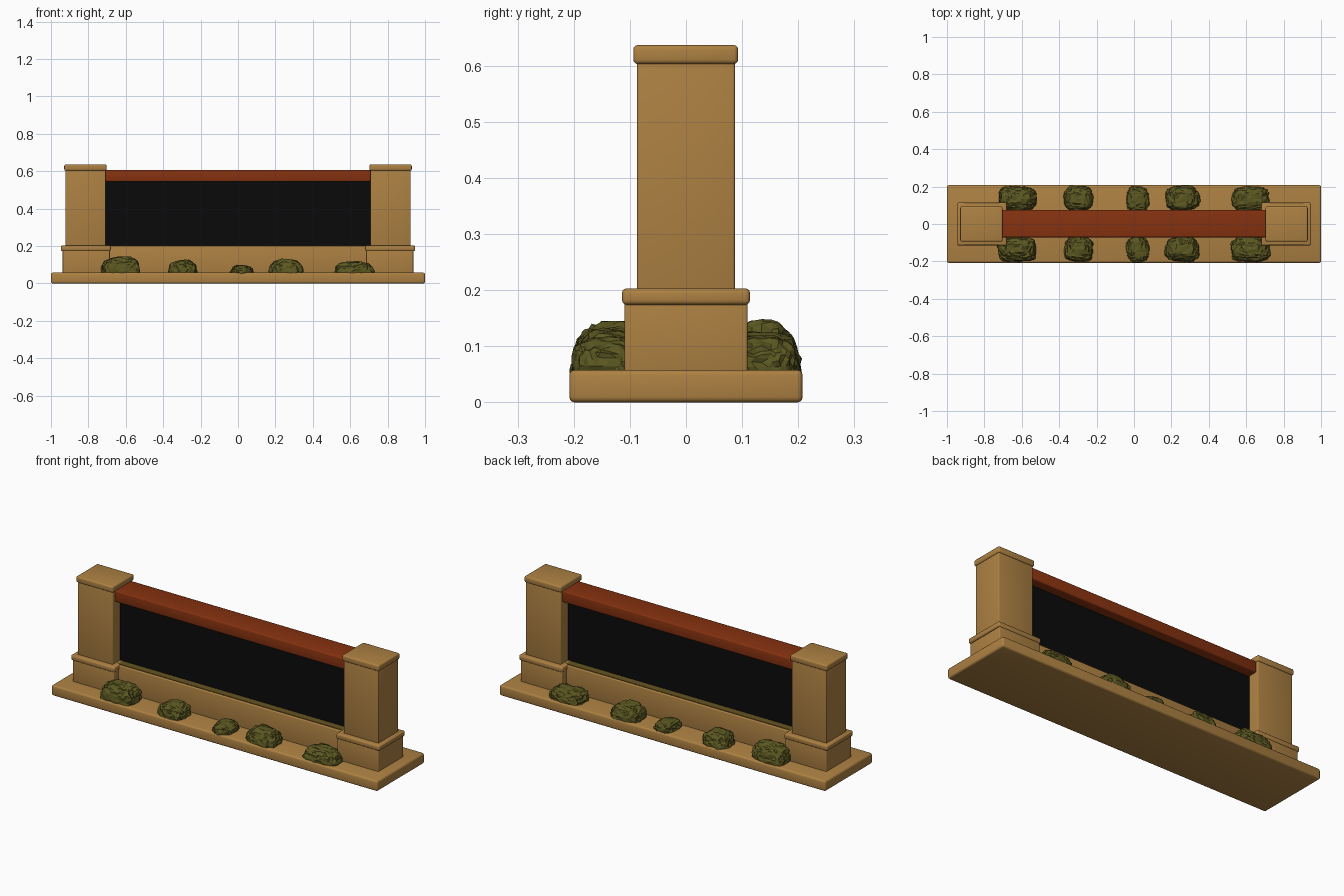
import bpy, bmesh, math, random
from mathutils import Vector

random.seed(4)
if "Cube" in bpy.data.objects:
    bpy.data.objects.remove(bpy.data.objects["Cube"], do_unlink=True)


def material(name, rgb):
    m = bpy.data.materials.new(name)
    m.use_nodes = True
    m.diffuse_color = (*rgb, 1)
    bsdf = next(n for n in m.node_tree.nodes if n.type == 'BSDF_PRINCIPLED')
    bsdf.inputs["Base Color"].default_value = (*rgb, 1)
    return m


SAND = material("sandstone", (0.42, 0.22, 0.055))
RUST = material("rust_red", (0.24, 0.032, 0.005))
BLACK = material("panel_black", (0.003, 0.003, 0.003))
GREEN = material("shrub_green", (0.105, 0.096, 0.015))
MOSS = material("mossy_stone", (0.13, 0.09, 0.015))


def finish(name, bm, mat, smooth):
    mesh = bpy.data.meshes.new(name)
    bm.to_mesh(mesh)
    bm.free()
    mesh.materials.append(mat)
    ob = bpy.data.objects.new(name, mesh)
    bpy.context.collection.objects.link(ob)
    if smooth:
        bpy.ops.object.select_all(action='DESELECT')
        ob.select_set(True)
        bpy.context.view_layer.objects.active = ob
        bpy.ops.object.shade_smooth_by_angle(angle=math.radians(40))
    return ob


def box(name, x, y, z, mat, bevel=0.0):
    """Box spanning the given (low, high) ranges, with rounded edges."""
    bm = bmesh.new()
    bmesh.ops.create_cube(bm, size=1)
    for v in bm.verts:
        v.co = Vector([(r[0] + r[1]) / 2 + c * (r[1] - r[0])
                       for r, c in zip((x, y, z), v.co)])
    if bevel:
        bmesh.ops.bevel(bm, geom=bm.edges[:], offset=bevel, segments=3,
                        profile=0.5, affect='EDGES')
    return finish(name, bm, mat, True)


def shrub(name, x0, x1, top, side):
    """Ragged boxy dome beside the wall."""
    bm = bmesh.new()
    bmesh.ops.create_icosphere(bm, subdivisions=4, radius=1)
    centre = Vector(((x0 + x1) / 2, side * 0.135, 0.052))
    half = Vector(((x1 - x0) / 2, 0.073, top - 0.052))
    lumps = [Vector((random.uniform(-1, 1), random.uniform(-1, 1),
                     random.uniform(0, 1))).normalized() for _ in range(9)]
    for v in bm.verts:
        d = v.co.normalized()
        r = 0.88 + 0.1 * max(max(0, d.dot(l)) ** 12 for l in lumps)
        r += random.uniform(-0.05, 0.05)
        p = [math.copysign(abs(c) ** e, c) * r
             for c, e in zip(d, (0.7, 0.65, 0.85))]
        p[2] = max(p[2], -0.1)
        v.co = centre + Vector([a * b for a, b in zip(p, half)])
    return finish(name, bm, GREEN, False)


# Ground slab and low wall
box("base_slab", (-1, 1), (-0.208, 0.208), (0, 0.058), SAND, 0.01)
box("low_wall", (-0.72, 0.72), (-0.07, 0.07), (0.05, 0.2), SAND, 0.006)
box("wall_ledge", (-0.7, 0.7), (-0.062, 0.062), (0.196, 0.203), MOSS)

# Display panel and the capping beam
box("panel", (-0.72, 0.72), (-0.022, 0.022), (0.2, 0.56), BLACK)
box("top_beam", (-0.708, 0.708), (-0.071, 0.075), (0.545, 0.607), RUST, 0.006)


def span(side, a, b):
    return tuple(sorted((side * a, side * b)))


# End pillars on stepped pedestals
for side, label in ((1, "left"), (-1, "right")):
    box(label + "_pedestal", span(side, 0.685, 0.938), (-0.11, 0.11),
        (0.05, 0.19), SAND, 0.005)
    box(label + "_pedestal_lip", span(side, 0.68, 0.947), (-0.114, 0.114),
        (0.174, 0.203), SAND, 0.008)
    box(label + "_pillar", span(side, 0.708, 0.923), (-0.087, 0.087),
        (0.195, 0.62), SAND, 0.004)
    box(label + "_pillar_cap", span(side, 0.703, 0.929), (-0.094, 0.093),
        (0.603, 0.637), SAND, 0.008)

# Shrubs along both faces of the wall: x range and top height
SHRUBS = [(-0.735, -0.51, 0.152), (-0.38, -0.21, 0.13), (-0.045, 0.085, 0.103),
          (0.16, 0.355, 0.133), (0.51, 0.735, 0.125)]
for i, (x0, x1, top) in enumerate(SHRUBS):
    shrub(f"front_shrub_{i + 1}", x0, x1, top, -1)
    shrub(f"back_shrub_{i + 1}", x0, x1, top, 1)
